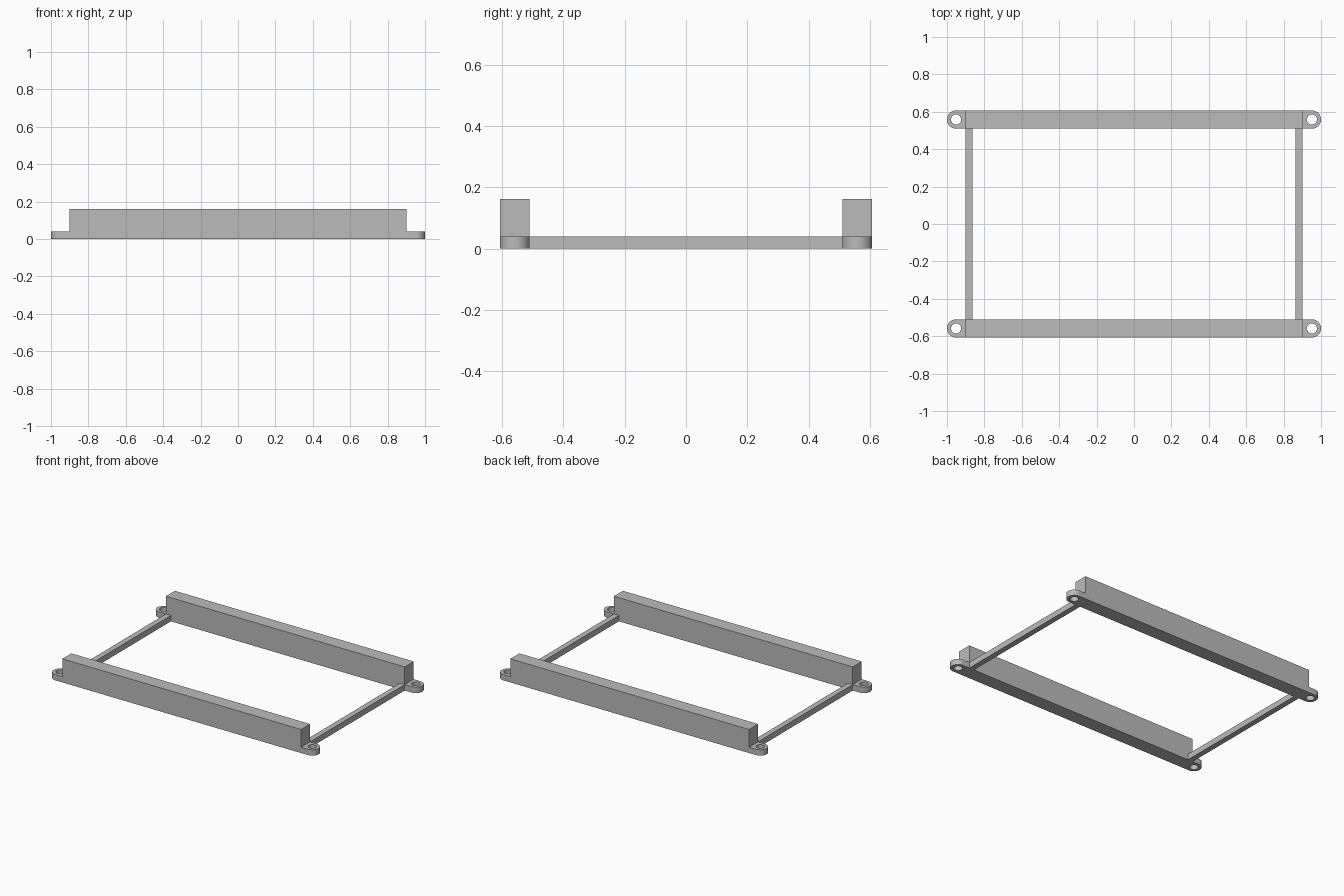
import bpy
import bmesh
import math
from mathutils import Matrix, Vector

cube = bpy.data.objects.get("Cube")
if cube:
    bpy.data.objects.remove(cube, do_unlink=True)

# Main dimensions
RAIL_Y = 0.5585      # rail centre line
RADIUS = 0.0485      # ear radius, half the rail width
EAR_X = 1 - RADIUS   # ear and hole centre
HOLE_R = 0.027
BLOCK_X = 0.901      # half length of the raised block
BASE_H = 0.04
RAIL_H = 0.161
BAR_W = 0.038

grey = bpy.data.materials.new("light grey")
colour = (0.5, 0.5, 0.5, 1)
grey.diffuse_color = colour
grey.use_nodes = True
grey.node_tree.nodes["Principled BSDF"].inputs["Base Color"].default_value = colour


def add_object(name, bm):
    mesh = bpy.data.meshes.new(name)
    bmesh.ops.recalc_face_normals(bm, faces=bm.faces)
    bm.to_mesh(mesh)
    bm.free()
    mesh.materials.append(grey)
    obj = bpy.data.objects.new(name, mesh)
    bpy.context.collection.objects.link(obj)
    return obj


def box(name, low, high):
    low, high = Vector(low), Vector(high)
    bm = bmesh.new()
    size = Matrix.Diagonal((*(high - low), 1))
    bmesh.ops.create_cube(bm, size=1, matrix=Matrix.Translation((low + high) / 2) @ size)
    return add_object(name, bm)


def rounded_plate(name, y):
    """Flat bar with half-round ends."""
    bm = bmesh.new()
    steps = 24
    verts = []
    for side in (1, -1):
        for i in range(steps + 1):
            a = math.pi * (i / steps - 0.5)
            verts.append(bm.verts.new((side * (EAR_X + RADIUS * math.cos(a)),
                                       y + side * RADIUS * math.sin(a), 0)))
    face = bm.faces.new(verts)
    top = bmesh.ops.extrude_face_region(bm, geom=[face])["geom"]
    bmesh.ops.translate(bm, vec=(0, 0, BASE_H),
                        verts=[v for v in top if isinstance(v, bmesh.types.BMVert)])
    return add_object(name, bm)


def hole_cutter(x, y):
    bm = bmesh.new()
    bmesh.ops.create_cone(bm, cap_ends=True, segments=40, radius1=HOLE_R, radius2=HOLE_R,
                          depth=BASE_H * 3, matrix=Matrix.Translation((x, y, BASE_H / 2)))
    return add_object("hole_cutter", bm)


def apply_boolean(obj, other, operation):
    mod = obj.modifiers.new(operation.title(), 'BOOLEAN')
    mod.operation = operation
    mod.solver = 'EXACT'
    mod.object = other
    bpy.context.view_layer.objects.active = obj
    bpy.ops.object.modifier_apply(modifier=mod.name)
    bpy.data.objects.remove(other, do_unlink=True)


# Front and back rails: eared base, raised block and screw holes
for name, side in (("front_rail", -1), ("back_rail", 1)):
    y = side * RAIL_Y
    rail = rounded_plate(name, y)
    block = box("rail_block", (-BLOCK_X, y - RADIUS, 0), (BLOCK_X, y + RADIUS, RAIL_H))
    apply_boolean(rail, block, 'UNION')
    for x in (-EAR_X, EAR_X):
        apply_boolean(rail, hole_cutter(x, y), 'DIFFERENCE')
    bpy.ops.object.select_all(action='DESELECT')
    rail.select_set(True)
    bpy.context.view_layer.objects.active = rail
    bpy.ops.object.shade_smooth_by_angle(angle=math.radians(30))

# Thin crossbars joining the rails
inner = RAIL_Y - RADIUS
for name, side in (("right_crossbar", -1), ("left_crossbar", 1)):
    x = side * (BLOCK_X - BAR_W / 2)
    box(name, (x - BAR_W / 2, -inner, 0), (x + BAR_W / 2, inner, BASE_H))
